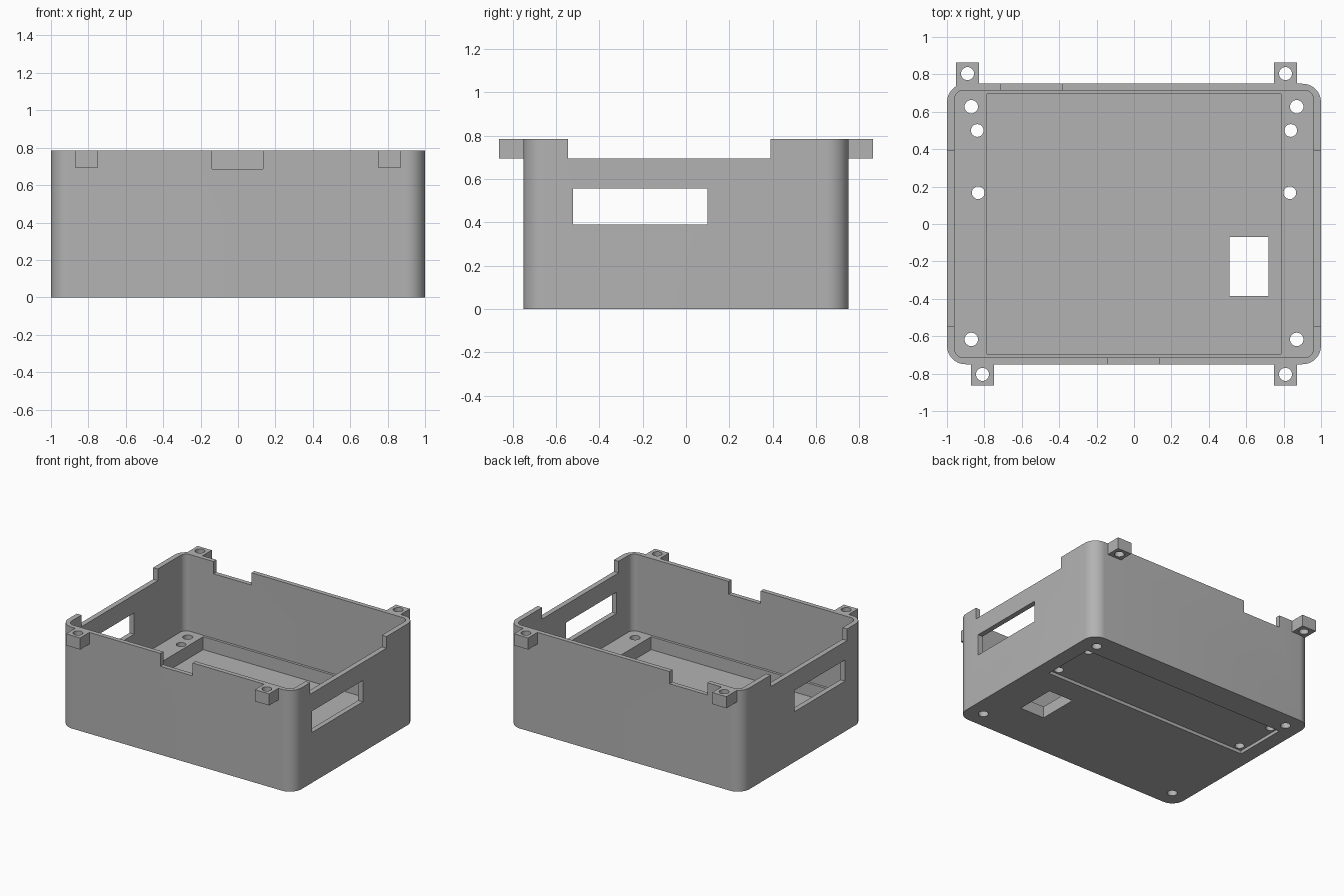
import bpy, bmesh, math

if "Cube" in bpy.data.objects:
    bpy.data.objects.remove(bpy.data.objects["Cube"], do_unlink=True)

H = 0.785           # case height
LEDGE = 0.19        # raised inner floor
FLOOR = 0.09        # sunken inner floor

grey = bpy.data.materials.new("grey plastic")
grey.diffuse_color = (0.45, 0.45, 0.45, 1)
grey.use_nodes = True
grey.node_tree.nodes["Principled BSDF"].inputs["Base Color"].default_value = (0.45, 0.45, 0.45, 1)


def prism(name, outline, z0, z1):
    """Extrude a counter-clockwise outline from z0 to z1."""
    bm = bmesh.new()
    low = [bm.verts.new((x, y, z0)) for x, y in outline]
    high = [bm.verts.new((x, y, z1)) for x, y in outline]
    bm.faces.new(low[::-1])
    bm.faces.new(high)
    n = len(outline)
    for i in range(n):
        j = (i + 1) % n
        bm.faces.new((low[i], low[j], high[j], high[i]))
    mesh = bpy.data.meshes.new(name)
    bm.to_mesh(mesh)
    bm.free()
    mesh.materials.append(grey)
    ob = bpy.data.objects.new(name, mesh)
    bpy.context.collection.objects.link(ob)
    return ob


def rounded(hx, hy, r, steps=10):
    pts = []
    for k, (sx, sy) in enumerate([(1, 1), (-1, 1), (-1, -1), (1, -1)]):
        for i in range(steps + 1):
            a = math.pi / 2 * (k + i / steps)
            pts.append((sx * (hx - r) + r * math.cos(a), sy * (hy - r) + r * math.sin(a)))
    return pts


def box(name, x0, x1, y0, y1, z0, z1):
    return prism(name, [(x0, y0), (x1, y0), (x1, y1), (x0, y1)], z0, z1)


def cylinder(name, x, y, r, z0, z1, n=24):
    ring = [(x + r * math.cos(2 * math.pi * i / n), y + r * math.sin(2 * math.pi * i / n))
            for i in range(n)]
    return prism(name, ring, z0, z1)


def cut(target, cutters):
    """Subtract the cutters in order, then remove them."""
    for c in cutters:
        c.hide_render = True
        mod = target.modifiers.new("cut", "BOOLEAN")
        mod.operation = "DIFFERENCE"
        mod.solver = "EXACT"
        mod.object = c
    bpy.context.view_layer.update()
    graph = bpy.context.evaluated_depsgraph_get()
    mesh = bpy.data.meshes.new_from_object(target.evaluated_get(graph))
    target.modifiers.clear()
    target.data = mesh
    for c in cutters:
        bpy.data.objects.remove(c, do_unlink=True)


def shade(ob):
    bpy.ops.object.select_all(action="DESELECT")
    ob.select_set(True)
    bpy.context.view_layer.objects.active = ob
    bpy.ops.object.shade_smooth_by_angle(angle=math.radians(30))


# Case: open box with rounded upright corners
case = prism("case", rounded(1.0, 0.75, 0.1), 0, H)
cutters = [
    prism("cavity", rounded(0.96, 0.715, 0.05), LEDGE, 1.0),
    box("floor_pocket", -0.785, 0.785, -0.695, 0.695, FLOOR, 0.5),
    box("side_windows", -1.2, 1.2, -0.52, 0.10, 0.39, 0.555),
    box("side_notches", -1.2, 1.2, -0.545, 0.39, 0.695, 1.0),
    box("front_notch", -0.14, 0.135, -0.9, -0.6, 0.685, 1.0),
    box("back_notch", -0.71, -0.385, 0.6, 0.9, 0.69, 1.0),
    box("floor_opening", 0.51, 0.72, -0.385, -0.07, -0.2, 0.3),
    box("underside_recess", -0.885, 0.885, 0.12, 0.54, -0.2, 0.025),
]

# Screw holes through the raised floor, in mirrored pairs
for side in (-1, 1):
    for x, y, r in [(0.87, 0.627, 0.036), (0.838, 0.5, 0.034),
                    (0.833, 0.167, 0.034), (0.87, -0.617, 0.036)]:
        cutters.append(cylinder("screw_hole", side * x, y, r, -0.2, 0.4))
cut(case, cutters)
shade(case)

# Screw lugs on the outside of the rim
for name, x, side in [("back_right_lug", -0.89, 1), ("back_left_lug", 0.81, 1),
                      ("front_right_lug", -0.81, -1), ("front_left_lug", 0.81, -1)]:
    y0, y1 = sorted((side * 0.735, side * 0.863))
    lug = box(name, x - 0.061, x + 0.061, y0, y1, 0.695, H)
    cut(lug, [cylinder("lug_hole", x, side * 0.804, 0.035, 0.5, 1.0)])
    shade(lug)
